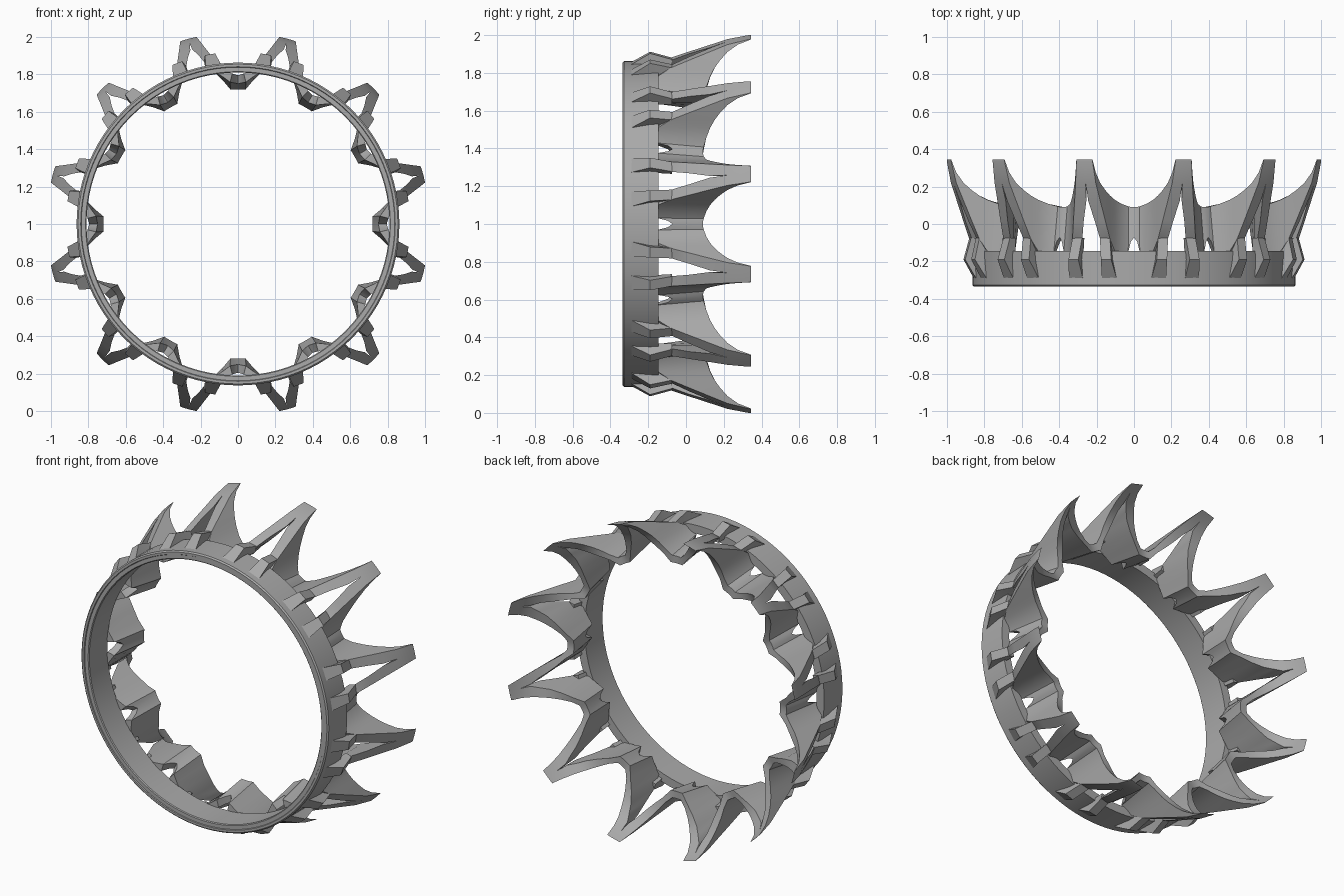
import bpy, bmesh, math

cube = bpy.data.objects.get("Cube")
if cube:
    bpy.data.objects.remove(cube, do_unlink=True)

COUNT = 12
STEP = 2 * math.pi / COUNT

metal = bpy.data.materials.new("plain grey")
metal.use_nodes = True
GREY = (0.4, 0.4, 0.4, 1)
metal.diffuse_color = GREY
metal.node_tree.nodes["Principled BSDF"].inputs["Base Color"].default_value = GREY


def polar(radius, angle, y):
    return (radius * math.cos(angle), y, 1 + radius * math.sin(angle))


def finish(bm, name, angle):
    bmesh.ops.remove_doubles(bm, verts=bm.verts, dist=0.0005)
    bmesh.ops.recalc_face_normals(bm, faces=bm.faces)
    mesh = bpy.data.meshes.new(name)
    bm.to_mesh(mesh)
    bm.free()
    mesh.materials.append(metal)
    obj = bpy.data.objects.new(name, mesh)
    bpy.context.collection.objects.link(obj)
    bpy.ops.object.select_all(action="DESELECT")
    obj.select_set(True)
    bpy.context.view_layer.objects.active = obj
    bpy.ops.object.shade_smooth_by_angle(angle=math.radians(angle))
    return obj


def half_spikes():
    """Centre angle and mirror sign of each half spike."""
    for k in range(COUNT):
        for side in (1, -1):
            yield (k + 0.5) * STEP, side


def loft(bm, sections, centre, side, cap_last):
    """Skin a run of four-cornered sections of (radius, degrees, y)."""
    rows = [[bm.verts.new(polar(r, centre + side * math.radians(a), y))
             for r, a, y in sec] for sec in sections]
    for i in range(len(rows) - 1):
        for j in range(4):
            n = (j + 1) % 4
            corners = [sections[i][j], sections[i][n], sections[i + 1][j], sections[i + 1][n]]
            if all(c[1] == 0 for c in corners) or all(c[1] == 15 for c in corners):
                continue
            bm.faces.new((rows[i][j], rows[i][n], rows[i + 1][n], rows[i + 1][j]))
    bm.faces.new(rows[0])
    if cap_last:
        bm.faces.new(rows[-1])


# band: lathed ring with softened rim and a fine step on the front
profile = [(0.81, -0.145), (0.81, -0.325), (0.815, -0.33), (0.838, -0.33),
           (0.841, -0.335), (0.855, -0.335), (0.863, -0.327), (0.863, -0.145)]
SEGMENTS = 96
bm = bmesh.new()
rings = [[bm.verts.new(polar(r, 2 * math.pi * i / SEGMENTS, y)) for r, y in profile]
         for i in range(SEGMENTS)]
for i, ring in enumerate(rings):
    after = rings[(i + 1) % SEGMENTS]
    for j in range(len(profile)):
        n = (j + 1) % len(profile)
        bm.faces.new((ring[j], ring[n], after[n], after[j]))
finish(bm, "band", 30)

# spike walls: columns from tip to valley
# outer radius, outer degrees, inner radius, inner degrees, low y, high y, flare at the low end
columns = [
    (1.025, 2.5, 1.025, 0, 0.335, 0.345, 0),
    (1.0, 3.2, 1.0, 0, 0.22, 0.275, 0),
    (0.965, 4.2, 0.965, 0.3, 0.125, 0.22, 0),
    (0.925, 5.5, 0.925, 1.9, 0.015, 0.18, 0),
    (0.89, 6.7, 0.885, 3.2, -0.08, 0.152, 0),
    (0.85, 8.2, 0.83, 5.6, -0.15, 0.128, 0),
    (0.80, 10.3, 0.775, 8.8, -0.15, 0.107, 0.02),
    (0.765, 12.8, 0.72, 11.8, -0.15, 0.094, 0.04),
    (0.765, 13.8, 0.72, 13.4, -0.095, 0.091, 0.035),
    (0.765, 15, 0.72, 15, -0.072, 0.09, 0.03),
]
walls = [((ro, ao, lo), (ro - 0.0, ao, hi), (ri, ai, hi), (ri + flare, ai, lo))
         if flare == 0 else
         ((ro + flare, ao, lo), (ro, ao, hi), (ri, ai, hi), (ri + flare, ai, lo))
         for ro, ao, ri, ai, lo, hi, flare in columns]
bm = bmesh.new()
for centre, side in half_spikes():
    loft(bm, walls, centre, side, False)
finish(bm, "spike_walls", 25)

# legs: kinked struts that bulge out and run down into the band
# y, outer radius, inner radius, far degrees, near degrees
stations = [(-0.075, 0.89, 0.85, 6.7, 3.2), (-0.19, 0.92, 0.84, 7.4, 3.9),
            (-0.29, 0.862, 0.84, 8.8, 3.5)]
struts = [((ro, far, y), (ro, near, y), (ri, near, y), (ri, far, y))
          for y, ro, ri, far, near in stations]
bm = bmesh.new()
for centre, side in half_spikes():
    loft(bm, struts, centre, side, True)
finish(bm, "legs", 20)
